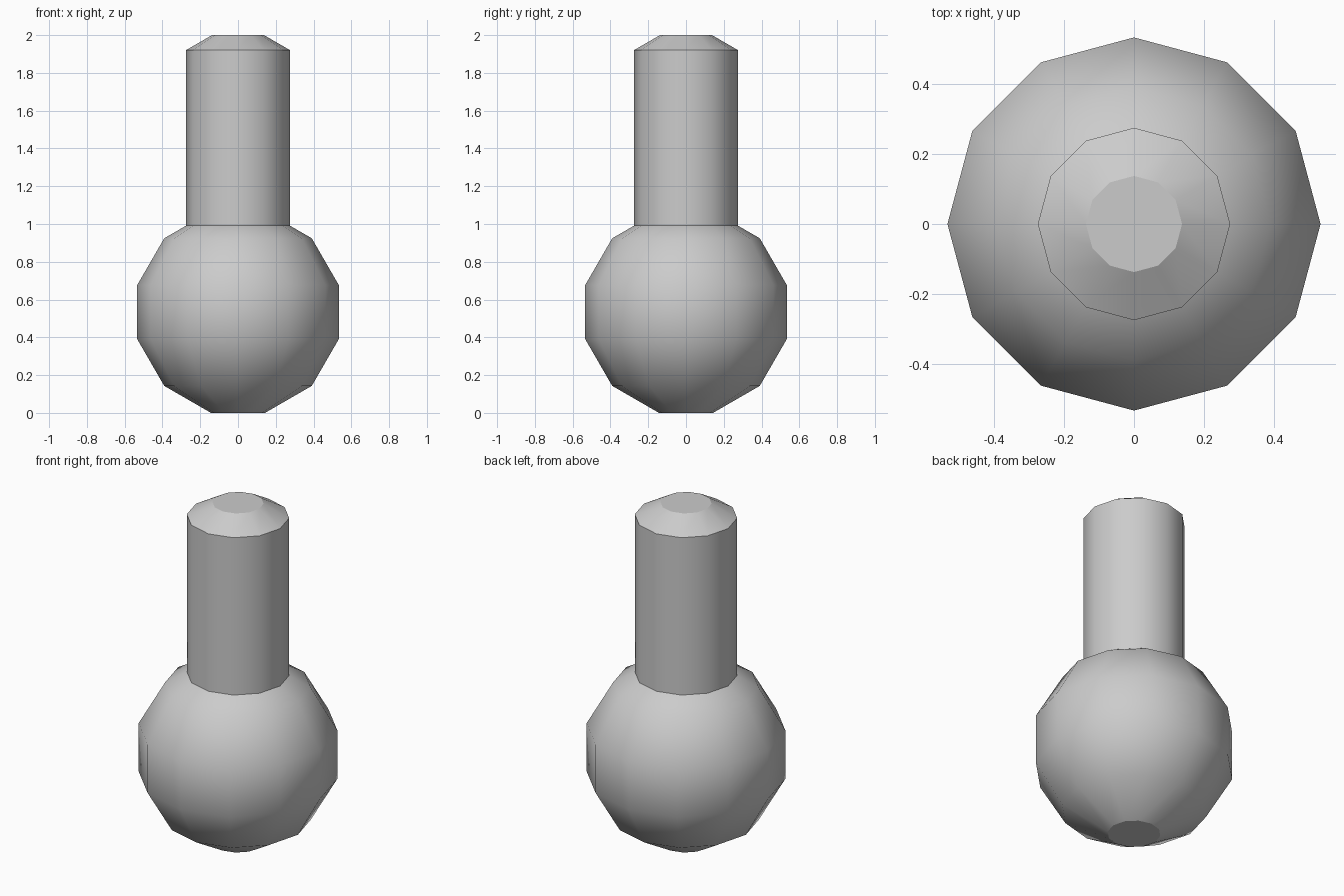
import bpy, bmesh
from math import sin, cos, tan, pi, radians

cube = bpy.data.objects.get("Cube")
if cube:
    bpy.data.objects.remove(cube, do_unlink=True)

SIDES = 12
BALL_R = 0.5525
STEM_R = 0.275
CAP_R = STEM_R / 2

grey = bpy.data.materials.new("plain grey")
grey.use_nodes = True
colour = (0.6, 0.6, 0.6, 1)
grey.diffuse_color = colour
grey.node_tree.nodes["Principled BSDF"].inputs["Base Color"].default_value = colour


def lathe(name, profile, cap_bottom=False, cap_top=False):
    """Turn a (radius, height) profile around z into a faceted part."""
    bm = bmesh.new()
    rings = []
    for r, z in profile:
        rings.append([bm.verts.new((r * cos(2 * pi * i / SIDES),
                                    r * sin(2 * pi * i / SIDES), z))
                      for i in range(SIDES)])
    for low, high in zip(rings, rings[1:]):
        for i in range(SIDES):
            j = (i + 1) % SIDES
            bm.faces.new((low[i], low[j], high[j], high[i]))
    if cap_bottom:
        bm.faces.new(rings[0][::-1])
    if cap_top:
        bm.faces.new(rings[-1])
    mesh = bpy.data.meshes.new(name)
    bm.to_mesh(mesh)
    bm.free()
    mesh.materials.append(grey)
    obj = bpy.data.objects.new(name, mesh)
    bpy.context.collection.objects.link(obj)
    bpy.ops.object.select_all(action='DESELECT')
    obj.select_set(True)
    bpy.context.view_layer.objects.active = obj
    bpy.ops.object.shade_smooth_by_angle(angle=radians(30))
    return obj


# Ball: latitude rings every 30 degrees, resting on its flat lowest ring
centre = BALL_R * sin(radians(75))
ball = [(BALL_R * cos(radians(a)), centre + BALL_R * sin(radians(a)))
        for a in (-75, -45, -15, 15, 45)]
shoulder_r, shoulder_z = ball[-1]
seam = shoulder_z + (shoulder_r - STEM_R) * tan(radians(30))
ball.append((STEM_R, seam))
lathe("ball", ball, cap_bottom=True)

# Stem: straight shaft with a bevelled flat top
bevel = (STEM_R - CAP_R) * tan(radians(30))
lathe("stem", [(STEM_R, seam), (STEM_R, 2 - bevel), (CAP_R, 2)], cap_top=True)
